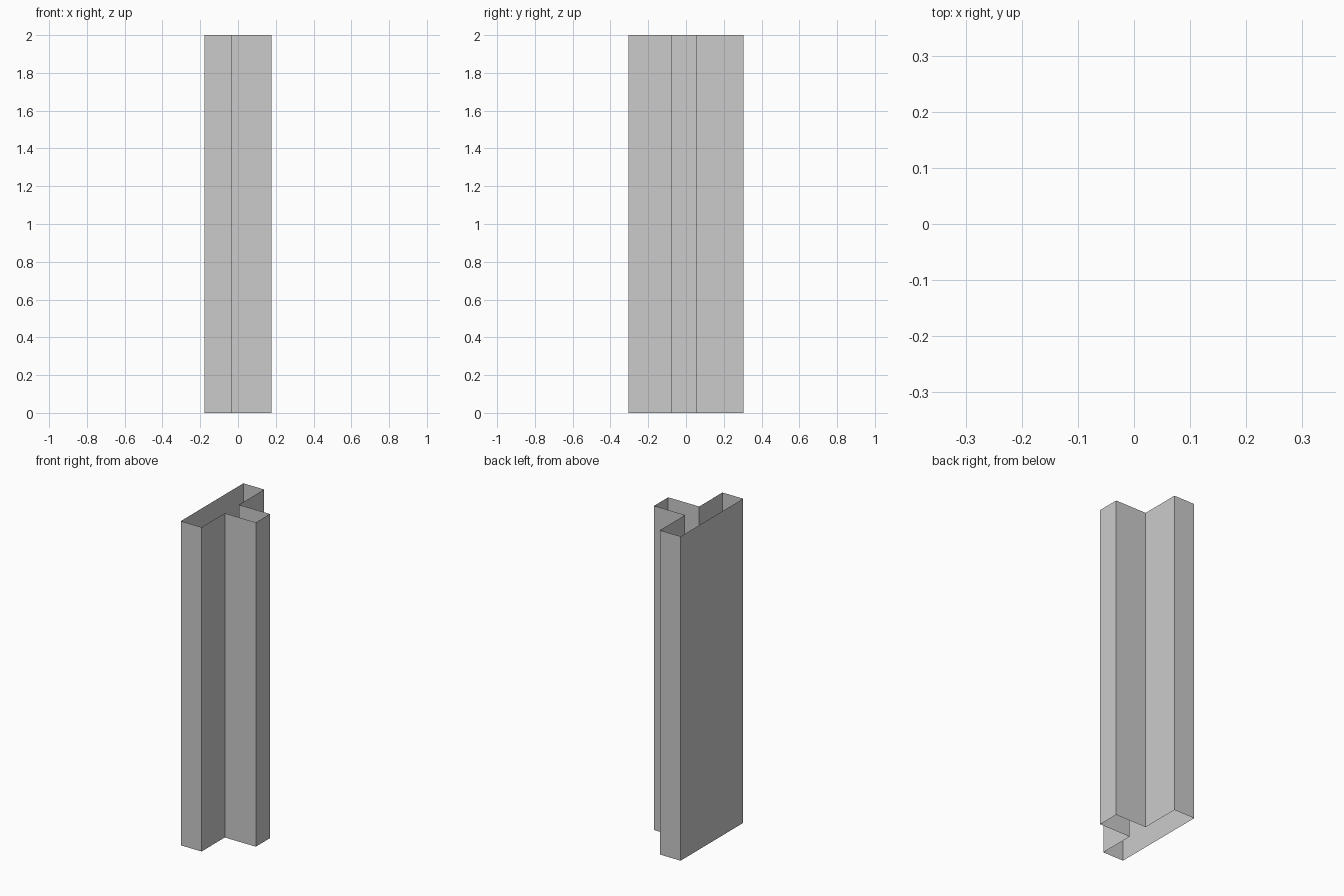
import bpy, bmesh

if "Cube" in bpy.data.objects:
    bpy.data.objects.remove(bpy.data.objects["Cube"])

HEIGHT = 2.0

# T-shaped outline, counter-clockwise seen from above
BACK, STEP, TIP = -0.177, -0.035, 0.177      # x of flange back, flange front, stem end
SIDE, STEM_A, STEM_B = 0.305, -0.079, 0.058  # y of flange ends and stem sides
outline = [
    (BACK, -SIDE), (STEP, -SIDE), (STEP, STEM_A), (TIP, STEM_A),
    (TIP, STEM_B), (STEP, STEM_B), (STEP, SIDE), (BACK, SIDE),
]

# Thin wall following the outline, open at top and bottom
bm = bmesh.new()
low = [bm.verts.new((x, y, 0)) for x, y in outline]
high = [bm.verts.new((x, y, HEIGHT)) for x, y in outline]
n = len(outline)
for i in range(n):
    j = (i + 1) % n
    bm.faces.new((low[i], low[j], high[j], high[i]))

mesh = bpy.data.meshes.new("t_column_shell")
bm.to_mesh(mesh)
bm.free()
column = bpy.data.objects.new("t_column_shell", mesh)
bpy.context.collection.objects.link(column)
